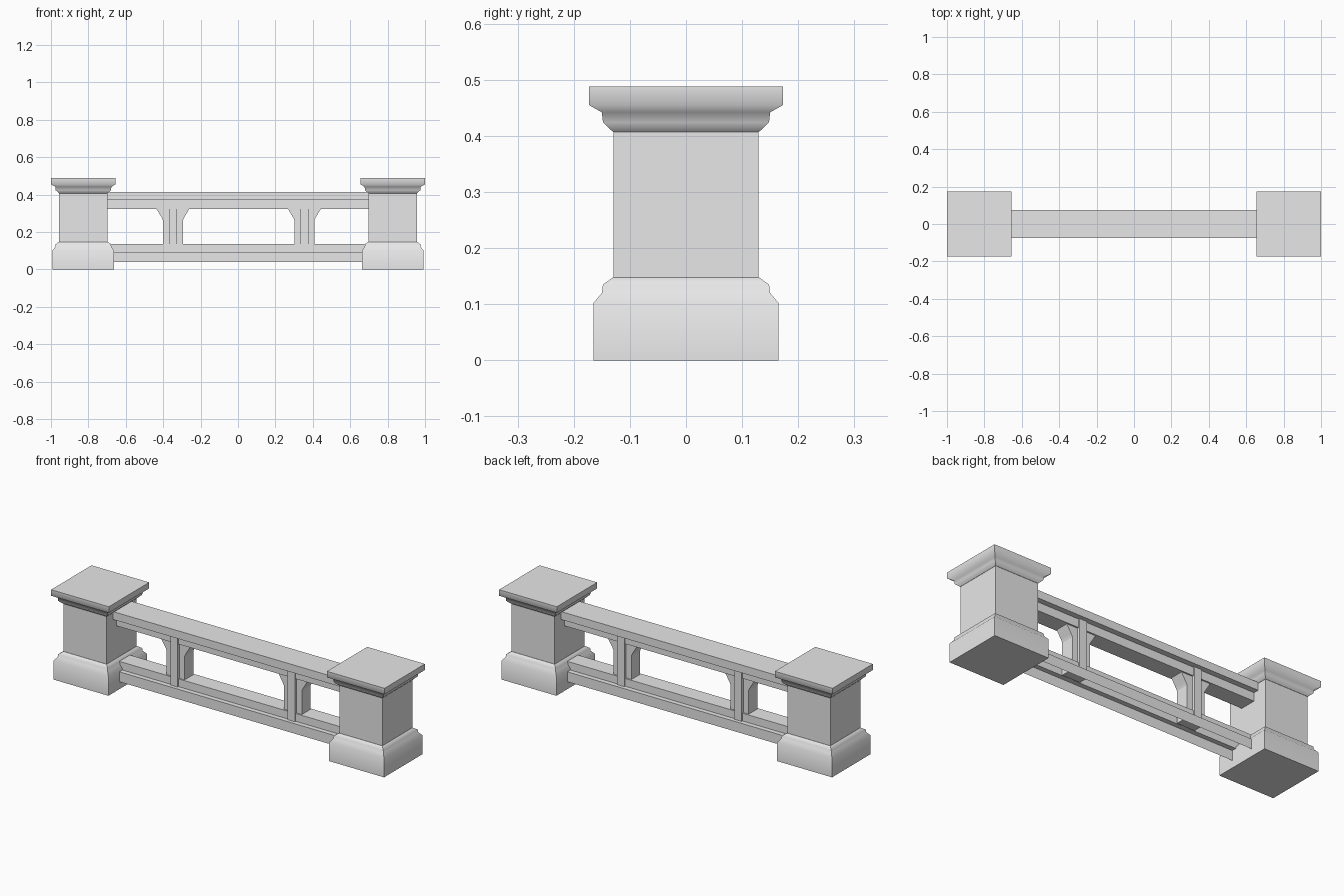
import bpy, bmesh

cube = bpy.data.objects.get("Cube")
if cube:
    bpy.data.objects.remove(cube)

# Single stone colour
stone = bpy.data.materials.new("grey_stone")
stone.use_nodes = True
stone.diffuse_color = (0.8, 0.8, 0.8, 1)
stone.node_tree.nodes["Principled BSDF"].inputs["Base Color"].default_value = (0.8, 0.8, 0.8, 1)

POST_X = 0.827


def finish(name, bm, recalc=True):
    if recalc:
        bmesh.ops.recalc_face_normals(bm, faces=bm.faces[:])
    mesh = bpy.data.meshes.new(name)
    bm.to_mesh(mesh)
    bm.free()
    mesh.materials.append(stone)
    obj = bpy.data.objects.new(name, mesh)
    bpy.context.collection.objects.link(obj)
    return obj


def square_stack(name, x, profile):
    """Square moulding from (half width, height) pairs, smooth along its profile."""
    bm = bmesh.new()
    rings = [[bm.verts.new((x + sx * h, sy * h, z))
              for sx, sy in ((-1, -1), (1, -1), (1, 1), (-1, 1))]
             for h, z in profile]
    for low, high in zip(rings, rings[1:]):
        for i in range(4):
            j = (i + 1) % 4
            bm.faces.new((low[i], low[j], high[j], high[i])).smooth = True
    ends = [bm.faces.new(rings[0][::-1]), bm.faces.new(rings[-1])]
    # Corners and end rims stay crisp
    for edge in bm.edges:
        a, b = edge.verts
        if abs(a.co.z - b.co.z) > 1e-4 or any(f in ends for f in edge.link_faces):
            edge.smooth = False
    return finish(name, bm)


def extrude_profile(name, points, axis, start, end, closed=True):
    """Sweep a cross-section of (u, z) points along x or y."""
    bm = bmesh.new()

    def place(u, z, d):
        return (d, u, z) if axis == "x" else (u, d, z)

    a = [bm.verts.new(place(u, z, start)) for u, z in points]
    b = [bm.verts.new(place(u, z, end)) for u, z in points]
    n = len(points)
    for i in range(n if closed else n - 1):
        j = (i + 1) % n
        bm.faces.new((a[i], a[j], b[j], b[i]))
    if closed:
        bm.faces.new(a[::-1])
        bm.faces.new(b)
    return finish(name, bm, recalc=closed)


def mirrored(half, centre=0):
    """Complete a half outline by reflecting it about the centre."""
    return [(centre - u, z) for u, z in half] + [(centre + u, z) for u, z in reversed(half)]


# End posts: plinth, shaft and moulded cap
PLINTH = [(0.165, 0), (0.165, 0.102), (0.15, 0.12), (0.148, 0.135), (0.13, 0.148)]
SHAFT = [(0.129, 0.147), (0.129, 0.408)]
CAP = [(0.13, 0.407), (0.148, 0.424), (0.15, 0.442), (0.173, 0.455), (0.173, 0.488)]
for side, x in (("left", POST_X), ("right", -POST_X)):
    square_stack(side + "_post_plinth", x, PLINTH)
    square_stack(side + "_post_shaft", x, SHAFT)
    square_stack(side + "_post_cap", x, CAP)

# Handrail: wide slab over a narrower beam
extrude_profile("top_rail", mirrored(
    [(0.045, 0.324), (0.045, 0.37), (0.075, 0.37), (0.075, 0.413)]), "x", -0.7, 0.7)

# Bottom rail: stepped shell, open underneath
extrude_profile("bottom_rail", mirrored(
    [(0.071, 0.04), (0.071, 0.094), (0.045, 0.094), (0.045, 0.136)]),
    "x", -0.7, 0.7, closed=False)

# Balusters: slim upright with flared brackets set back on both sides
for side, x in (("left", 0.355), ("right", -0.348)):
    extrude_profile(side + "_baluster", mirrored([(0.022, 0.094), (0.022, 0.37)], x),
                    "y", -0.052, 0.052)
    extrude_profile(side + "_baluster_bracket", mirrored(
        [(0.054, 0.09), (0.054, 0.265), (0.06, 0.278), (0.087, 0.322), (0.087, 0.33)], x),
        "y", -0.037, 0.037)
